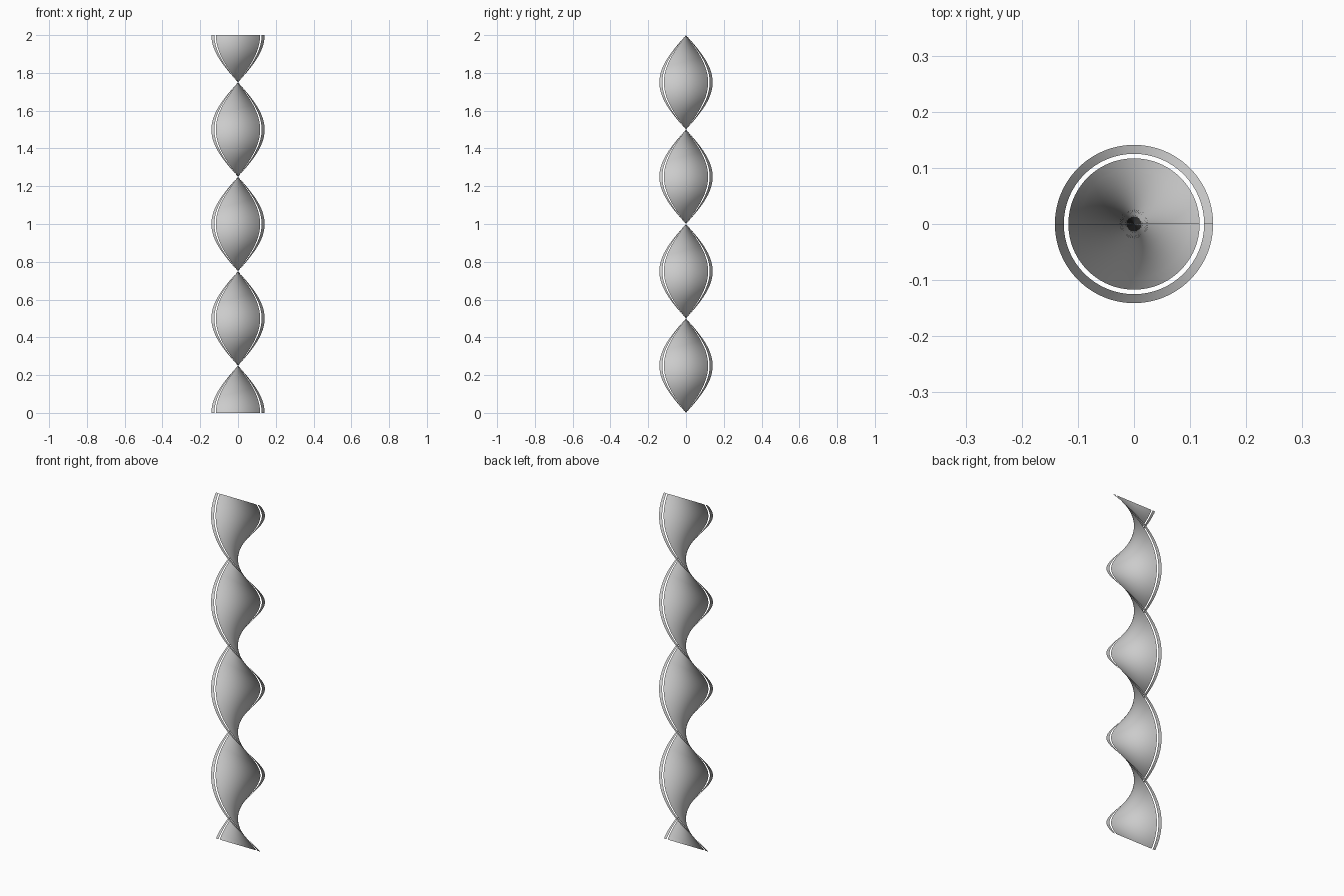
import bpy, math

if "Cube" in bpy.data.objects:
    bpy.data.objects.remove(bpy.data.objects["Cube"])

HEIGHT, TURNS, STEPS = 2.0, 2, 256


def twisted_strip(name, r0, r1, cols):
    """Ribbon spanning radii r0..r1, twisted about z."""
    verts, faces = [], []
    for i in range(STEPS + 1):
        t = i / STEPS
        a = -2 * math.pi * TURNS * t
        for j in range(cols + 1):
            r = r0 + (r1 - r0) * j / cols
            verts.append((r * math.cos(a), r * math.sin(a), HEIGHT * t))
    n = cols + 1
    for i in range(STEPS):
        for j in range(cols):
            k = i * n + j
            faces.append((k, k + 1, k + n + 1, k + n))
    mesh = bpy.data.meshes.new(name)
    mesh.from_pydata(verts, [], faces)
    mesh.shade_smooth()
    ob = bpy.data.objects.new(name, mesh)
    bpy.context.collection.objects.link(ob)
    return ob


# wide central ribbon and the two thin edge bands, separated by a narrow gap
twisted_strip("central_ribbon", -0.117, 0.117, 12)
twisted_strip("edge_band_a", 0.125, 0.141, 2)
twisted_strip("edge_band_b", -0.141, -0.125, 2)
